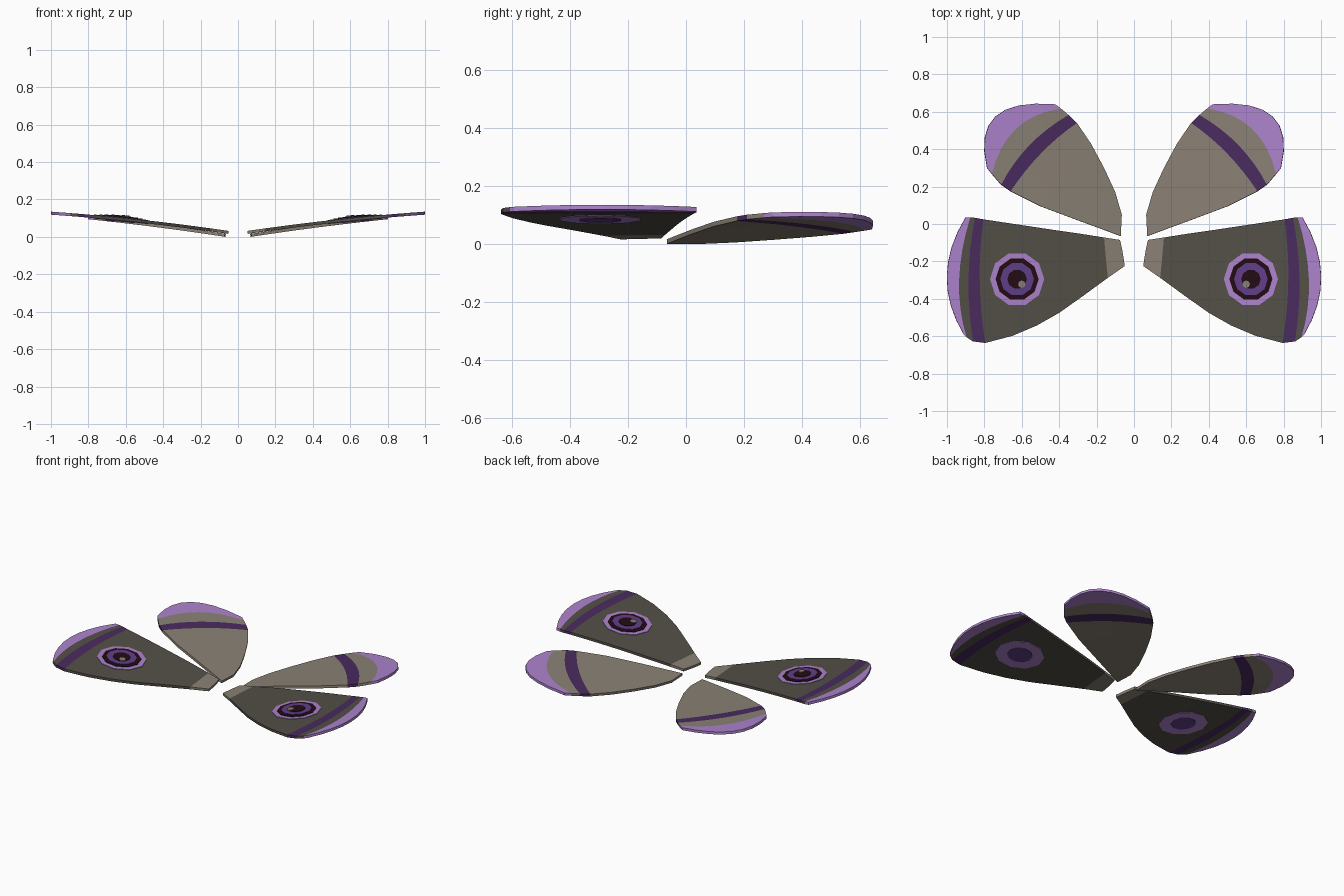
import bpy, math

cube = bpy.data.objects.get("Cube")
if cube:
    bpy.data.objects.remove(cube)

THICK = 0.016
ARC_STEPS = 8


def material(name, rgb):
    # sRGB bytes to linear values
    lin = [((c / 255 + 0.055) / 1.055) ** 2.4 for c in rgb]
    m = bpy.data.materials.new(name)
    m.use_nodes = True
    m.diffuse_color = (*lin, 1)
    m.node_tree.nodes["Principled BSDF"].inputs["Base Color"].default_value = (*lin, 1)
    return m


TAUPE = material("taupe", (138, 129, 117))
DARK = material("dark grey brown", (84, 80, 72))
LILAC = material("lilac", (173, 131, 204))
PLUM = material("deep plum", (73, 43, 95))
VIOLET = material("violet", (98, 62, 137))
BLACK = material("near black", (35, 12, 20))


def fore_z(x):
    t = (x - 0.05) / 0.95
    return 0.032 + 0.103 * (1.35 * t - 0.35 * t * t)


def hind_z(x):
    t = (x - 0.065) / 0.73
    return THICK + 0.094 * (1.2 * t - 0.2 * t * t)


def build(name, verts, faces, side, mats, indices):
    if side < 0:
        verts = [(-x, y, z) for x, y, z in verts]
        faces = [f[::-1] for f in faces]
    me = bpy.data.meshes.new(name)
    me.from_pydata(verts, [], faces)
    for m in mats:
        me.materials.append(m)
    for p, i in zip(me.polygons, indices):
        p.material_index = i
    ob = bpy.data.objects.new(name, me)
    bpy.context.collection.objects.link(ob)
    return ob


def wing(name, stations, height, side):
    # each station is an arc: leading point, middle point, trailing point, colour after it
    verts, faces, indices = [], [], []
    mats = list(dict.fromkeys(s[3] for s in stations))
    n = ARC_STEPS + 1
    for lead, mid, trail, mat in stations:
        for k in range(n):
            s = k / ARC_STEPS
            w = ((1 - s) * (1 - 2 * s), 4 * s * (1 - s), s * (2 * s - 1))
            x, y = (w[0] * a + w[1] * b + w[2] * c for a, b, c in zip(lead, mid, trail))
            verts.append((x, y, height(x)))
    for r in range(len(stations) - 1):
        for k in range(ARC_STEPS):
            a = r * n + k
            faces.append((a, a + 1, a + n + 1, a + n))
            indices.append(mats.index(stations[r][3]))
    ob = build(name, verts, faces, side, mats, indices)
    mod = ob.modifiers.new("thickness", "SOLIDIFY")
    mod.thickness = THICK
    mod.offset = -1


def disc(name, centre, radius, low, high, mat, side, sides=10):
    # prism that follows the slope of the forewing
    ring = [(centre[0] + radius * math.cos(math.tau * i / sides),
             centre[1] + radius * math.sin(math.tau * i / sides)) for i in range(sides)]
    verts = [(x, y, fore_z(x) + h) for h in (low, high) for x, y in ring]
    faces = [tuple(range(sides))[::-1], tuple(range(sides, 2 * sides))]
    for i in range(sides):
        j = (i + 1) % sides
        faces.append((i, j, j + sides, i + sides))
    build(name, verts, faces, side, [mat], [0] * len(faces))


FORE = [
    ((.075, -.085), (.06, -.155), (.05, -.225), TAUPE),
    ((.16, -.072), (.15, -.185), (.14, -.288), DARK),
    ((.30, -.05), (.29, -.22), (.28, -.39), DARK),
    ((.42, -.033), (.41, -.25), (.40, -.475), DARK),
    ((.54, -.015), (.53, -.28), (.52, -.543), DARK),
    ((.66, .003), (.66, -.295), (.65, -.598), DARK),
    ((.805, .025), (.825, -.3), (.795, -.636), PLUM),
    ((.85, .033), (.885, -.3), (.86, -.628), DARK),
    ((.875, .036), (.935, -.3), (.895, -.605), LILAC),
    ((.90, .036), (1.0, -.28), (.91, -.59), LILAC),
]

HIND = [
    ((.065, .05), (.068, -.01), (.07, -.065), TAUPE),
    ((.10, .17), (.13, .08), (.15, -.035), TAUPE),
    ((.16, .30), (.25, .16), (.30, .02), TAUPE),
    ((.23, .43), (.37, .28), (.50, .095), TAUPE),
    ((.305, .54), (.495, .38), (.66, .175), PLUM),
    ((.35, .583), (.56, .42), (.71, .21), TAUPE),
    ((.39, .617), (.63, .51), (.76, .268), LILAC),
    ((.42, .64), (.74, .575), (.785, .30), LILAC),
]

# eyespot layers: name, radius, bottom and top offset from the wing, colour
EYE = (.625, -.295)
LAYERS = [
    ("outer_ring", .145, -THICK - .003, .003, LILAC),
    ("dark_ring", .115, -.002, .006, BLACK),
    ("inner_ring", .09, -.002, .009, VIOLET),
    ("pupil", .052, -.002, .012, BLACK),
    ("underside", .075, -THICK - .006, -THICK, VIOLET),
]

for side, label in ((1, "left"), (-1, "right")):
    wing(label + "_forewing", FORE, fore_z, side)
    wing(label + "_hindwing", HIND, hind_z, side)
    for part, radius, low, high, mat in LAYERS:
        disc(f"{label}_eyespot_{part}", EYE, radius, low, high, mat, side)
    disc(label + "_eyespot_glint", (.6, -.322), .02, .005, .015, TAUPE, side, 8)
